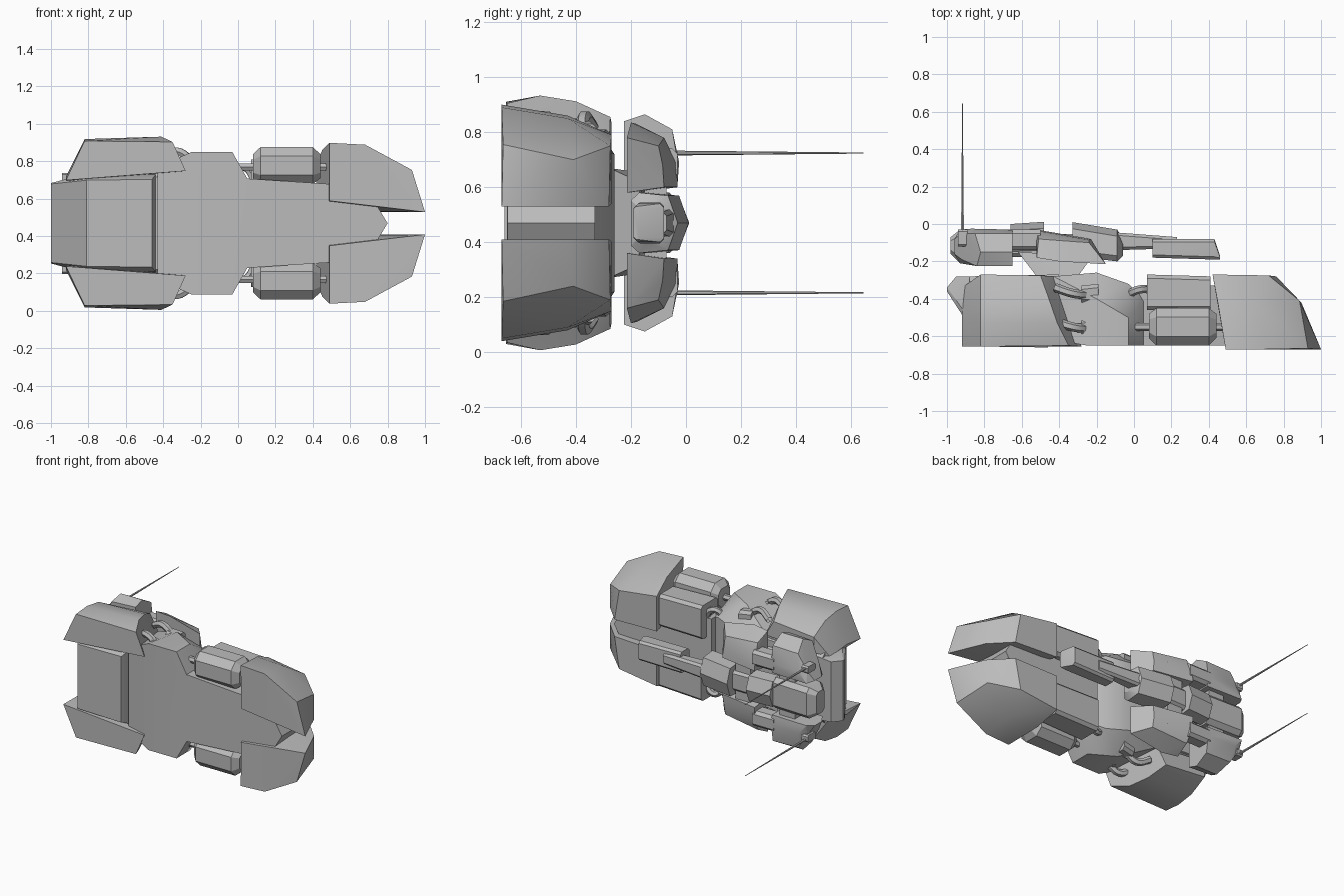
import bpy, bmesh, math
from mathutils import Matrix

MID = 0.468  # height of the mirror plane

if "Cube" in bpy.data.objects:
    bpy.data.objects.remove(bpy.data.objects["Cube"])

grey = bpy.data.materials.new("hull_grey")
grey.use_nodes = True
colour = (0.5, 0.5, 0.5, 1)
grey.diffuse_color = colour
grey.node_tree.nodes["Principled BSDF"].inputs["Base Color"].default_value = colour


def finish(name, bm, pair):
    mesh = bpy.data.meshes.new(name)
    bmesh.ops.recalc_face_normals(bm, faces=bm.faces)
    bm.to_mesh(mesh)
    bm.free()
    obj = bpy.data.objects.new(name, mesh)
    bpy.context.collection.objects.link(obj)
    obj.location.z = MID
    mesh.materials.append(grey)
    if pair:
        mod = obj.modifiers.new("pair", "MIRROR")
        mod.use_axis = (False, False, True)
        mod.use_mirror_merge = False
    bpy.ops.object.select_all(action="DESELECT")
    obj.select_set(True)
    bpy.context.view_layer.objects.active = obj
    bpy.ops.object.shade_smooth_by_angle(angle=math.radians(29))


def shell(name, points, pair=True):
    """Faceted solid wrapped round the points (x, y, side offset)."""
    bm = bmesh.new()
    for p in points:
        bm.verts.new(p)
    bmesh.ops.convex_hull(bm, input=bm.verts)
    loose = [v for v in bm.verts if not v.link_faces]
    bmesh.ops.delete(bm, geom=loose, context="VERTS")
    bmesh.ops.dissolve_limit(bm, angle_limit=math.radians(3),
                             verts=bm.verts, edges=bm.edges)
    finish(name, bm, pair)


def both(points):
    """Points together with their mirror images."""
    return [(x, y, s * k) for x, y, s in points for k in (-1, 1)]


def ring(x, low, high, near, far, cut):
    """Chamfered rectangular section at x."""
    pts = []
    for y, dy in ((low, cut), (high, -cut)):
        for s, ds in ((near, cut), (far, -cut)):
            pts += [(x, y + dy, s), (x, y, s + ds)]
    return pts


def block(name, *rings, pair=False):
    shell(name, [p for r in rings for p in ring(*r)], pair)


def ridge(x, low, high, wide):
    """Half section at x with a shallow peak along the middle."""
    return [(x, low, wide * .75), (x, low + .03, wide),
            (x, high - .035, wide * .9), (x, high, 0)]


def pipe(name, points, radius):
    curve = bpy.data.curves.new(name, "CURVE")
    curve.dimensions = "3D"
    curve.bevel_depth = radius
    curve.bevel_resolution = 1
    curve.resolution_u = 5
    spline = curve.splines.new("BEZIER")
    spline.bezier_points.add(len(points) - 1)
    for bp, p in zip(spline.bezier_points, points):
        bp.co = p
        bp.handle_left_type = bp.handle_right_type = "AUTO"
    temp = bpy.data.objects.new(name + "_path", curve)
    mesh = bpy.data.meshes.new_from_object(temp)
    bm = bmesh.new()
    bm.from_mesh(mesh)
    bpy.data.objects.remove(temp)
    bpy.data.meshes.remove(mesh)
    finish(name, bm, True)


# Main hull: narrow bow, wide middle, stern core and belly box
bow = [(.03, .24), (.1, .22), (.49, .21), (.74, .1), (.8, 0)]
shell("bow_hull", both([(x, y, s) for x, s in bow for y in (-.649, -.33)]), False)
shell("mid_hull", both([(-.43, -.62, .3), (-.25, -.65, .38), (-.03, -.65, .38),
                        (.06, -.65, .22), (.06, -.4, .22), (-.03, -.5, .38),
                        (-.2, -.4, .38), (-.03, -.32, .27), (-.2, -.26, .25),
                        (-.43, -.28, .28)]), False)
block("stern_core", (-.88, -.54, -.28, -.25, .25, .03),
      (-.4, -.6, -.27, -.28, .28, .03))
shell("belly_box", both([(-1, -.36, .21), (-1, -.34, .215), (-.95, -.28, .215),
                         (-.81, -.655, .23), (-.46, -.66, .235), (-.81, -.6, .265),
                         (-.44, -.6, .26), (-.44, -.28, .26)]), False)

# Side armour at the stern and the bow
shell("stern_armour", [(-.92, -.655, .23), (-.83, -.655, .28), (-.28, -.655, .28),
                       (-.82, -.655, .44), (-.35, -.65, .435), (-.92, -.5, .25),
                       (-.82, -.53, .45), (-.41, -.53, .463), (-.82, -.4, .43),
                       (-.455, -.4, .442), (-.905, -.33, .22),
                       (-.82, -.27, .36), (-.5, -.275, .385),
                       (-.43, -.28, .27), (-.82, -.27, .25)])
shell("bow_armour", [(.49, -.67, .43), (.68, -.67, .42), (.93, -.665, .285),
                     (1, -.67, .06), (.49, -.665, .12), (.45, -.43, .39),
                     (.66, -.43, .38), (.885, -.41, .23), (.895, -.42, .06),
                     (.42, -.27, .32), (.72, -.275, .28), (.76, -.28, .06),
                     (.42, -.27, .07)])

# Side tanks and inner boxes
block("side_tank", (.08, -.61, -.48, .24, .37, .03), (.12, -.65, -.45, .21, .407, .048),
      (.4, -.65, -.45, .21, .407, .048), (.44, -.61, -.48, .24, .37, .03), pair=True)
block("inner_box", (.07, -.46, -.27, .1, .34, .02), (.41, -.46, -.28, .1, .33, .02),
      pair=True)

# Couplings and hoses
for x0, x1 in ((-.02, .1), (.42, .52)):
    pipe("tank_coupling", [(x0, -.55, .3), (x1, -.55, .3)], .022)
pipe("front_hose", [(-.04, -.38, .26), (.03, -.35, .3), (.1, -.36, .2)], .022)
for y in (-.37, -.55):
    pipe("stern_hose", [(-.42, y + .03, .35), (-.33, y, .385), (-.24, y - .01, .33)], .024)
    block("hose_socket", (-.28, y - .05, y + .04, .25, .37, .02),
          (-.19, y - .06, y + .05, .25, .36, .02), pair=True)

# Neck between the hull and the upper deck
shell("neck", both([(-.62, -.15, .18), (-.52, -.28, .2),
                    (-.3, -.28, .2), (-.22, -.17, .15)]), False)

# Upper deck: spine, cannon and centre boxes
block("deck_spine", (-.9, -.18, -.06, -.08, .08, .02), (-.1, -.17, -.05, -.07, .07, .02))
shell("cannon_base", both(ridge(-.33, -.17, .01, .11) + ridge(-.09, -.2, -.03, .11)
                          + ridge(-.06, -.17, -.08, .07)), False)
block("cannon_barrel", (-.1, -.14, -.045, -.05, .05, .015),
      (.23, -.13, -.07, -.04, .04, .015))
block("cannon_tip", (.1, -.18, -.08, -.075, .075, .015),
      (.43, -.19, -.08, -.07, .07, .015), (.46, -.19, -.17, -.06, .06, .008))
shell("centre_box", both(ridge(-.66, -.15, 0, .1) + ridge(-.48, -.14, .012, .1)), False)
block("stern_box", (-.98, -.16, -.07, -.08, .08, .02), (-.93, -.21, -.03, -.11, .11, .03),
      (-.66, -.21, -.04, -.11, .11, .03))
for x in (-.75, -.4):
    block("cross_arm", (x - .06, -.15, -.07, -.25, .25, .02),
          (x + .06, -.15, -.07, -.25, .25, .02))
block("pod_link", (-.67, -.14, -.03, .16, .27, .02),
      (-.5, -.14, -.03, .16, .27, .02), pair=True)

# Shoulder pods and stern pods
shell("shoulder_pod", [(-.52, -.03, .13), (-.52, -.035, .22), (-.51, -.08, .31),
                       (-.52, -.18, .36), (-.52, -.18, .11), (-.23, -.08, .13),
                       (-.24, -.085, .21), (-.24, -.1, .28), (-.15, -.215, .31),
                       (-.15, -.215, .11), (-.4, -.2, .365)])
shell("stern_pod", [(-.96, -.16, .16), (-.96, -.08, .16), (-.93, -.21, .15),
                    (-.93, -.03, .15), (-.92, -.19, .23), (-.92, -.05, .23),
                    (-.84, -.225, .36), (-.82, -.15, .395), (-.85, -.05, .335),
                    (-.87, -.025, .22)]
      + [(-.65, y, s) for y, s in ((-.225, .15), (-.225, .37), (-.15, .395),
                                   (-.05, .34), (-.03, .22), (-.04, .15))])

# Antennas
bm = bmesh.new()
bmesh.ops.create_cone(bm, cap_ends=True, segments=6, radius1=.009, radius2=.002,
                      depth=.72, matrix=Matrix.Translation((-.917, .285, .254))
                      @ Matrix.Rotation(-math.pi / 2, 4, "X"))
finish("antenna", bm, True)
block("antenna_mount", (-.94, -.12, -.03, .22, .27, .01),
      (-.89, -.12, -.03, .22, .27, .01), pair=True)
